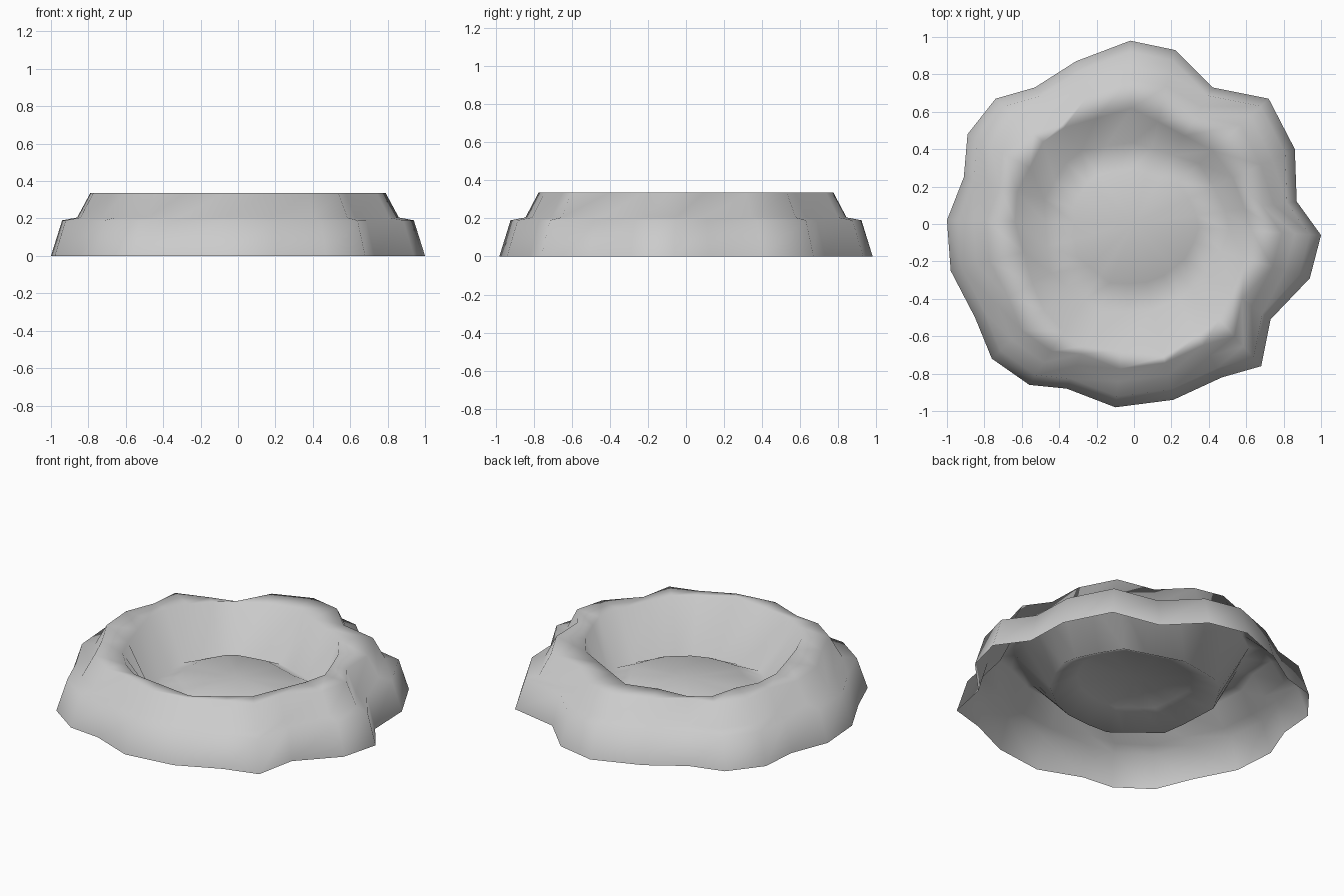
import bpy, bmesh
from mathutils import Vector
from mathutils.geometry import intersect_line_line_2d

if "Cube" in bpy.data.objects:
    bpy.data.objects.remove(bpy.data.objects["Cube"])

# Irregular 24-sided footprint, counter-clockwise from +x
outline = [(1, -.06), (.87, .12), (.86, .4), (.72, .67), (.42, .73), (.22, .93),
           (-.02, .98), (-.31, .87), (-.53, .73), (-.74, .67), (-.89, .48), (-.91, .25),
           (-1, .02), (-.98, -.25), (-.85, -.5), (-.76, -.72), (-.56, -.86), (-.36, -.88),
           (-.1, -.98), (.21, -.94), (.47, -.82), (.68, -.76), (.73, -.51), (.94, -.29)]
# Coarser polygons of the bowl's upper lip and of its floor
lip = [(.64, -.07), (.57, .15), (.48, .36), (-.01, .62), (-.46, .49), (-.66, .1),
       (-.55, -.3), (-.46, -.51), (-.28, -.65), (.16, -.71), (.45, -.53)]
floor = [(.52, 0), (.46, .14), (.36, .32), (-.02, .44), (-.33, .38), (-.48, .14),
         (-.46, -.25), (-.17, -.48), (.18, -.45), (.43, -.25)]


def resample(poly):
    """Points of a polygon along the directions of the footprint corners."""
    pts = []
    for x, y in outline:
        far = Vector((x, y)) * 3
        for a, b in zip(poly, poly[1:] + poly[:1]):
            p = intersect_line_line_2d(Vector((0, 0)), far, Vector(a), Vector(b))
            if p:
                pts.append(p)
                break
    return pts


bm = bmesh.new()
n = len(outline)
rings = []

# Outer slope with ledge: footprint scaled inwards
for s, z in [(1, 0), (.94, .19), (.86, .205), (.79, .335)]:
    rings.append([bm.verts.new((x * s, y * s, z)) for x, y in outline])
for i in (8, 9):                                  # dip in the rim, back left
    v = rings[3][i].co
    v.x, v.y, v.z = v.x * .92, v.y * .92, .31

# Rim lip, bowl wall and the edge of the raised middle of the floor
for poly, s, z in [(lip, 1, .335), (floor, 1, .05), (floor, .68, .125)]:
    rings.append([bm.verts.new((x * s, y * s, z)) for x, y in resample(poly)])
for i in (8, 9):
    rings[4][i].co.z = .315
for a, b in zip(rings, rings[1:]):
    for i in range(n):
        j = (i + 1) % n
        bm.faces.new((a[i], a[j], b[j], b[i]))

# Middle of the floor; the underside stays open
centre = bm.verts.new((0, 0, .14))
for i in range(n):
    bm.faces.new((rings[-1][i], rings[-1][(i + 1) % n], centre))

for f in bm.faces:
    f.smooth = True
mesh = bpy.data.meshes.new("crater")
bm.to_mesh(mesh)
bm.free()
crater = bpy.data.objects.new("crater", mesh)
bpy.context.collection.objects.link(crater)
